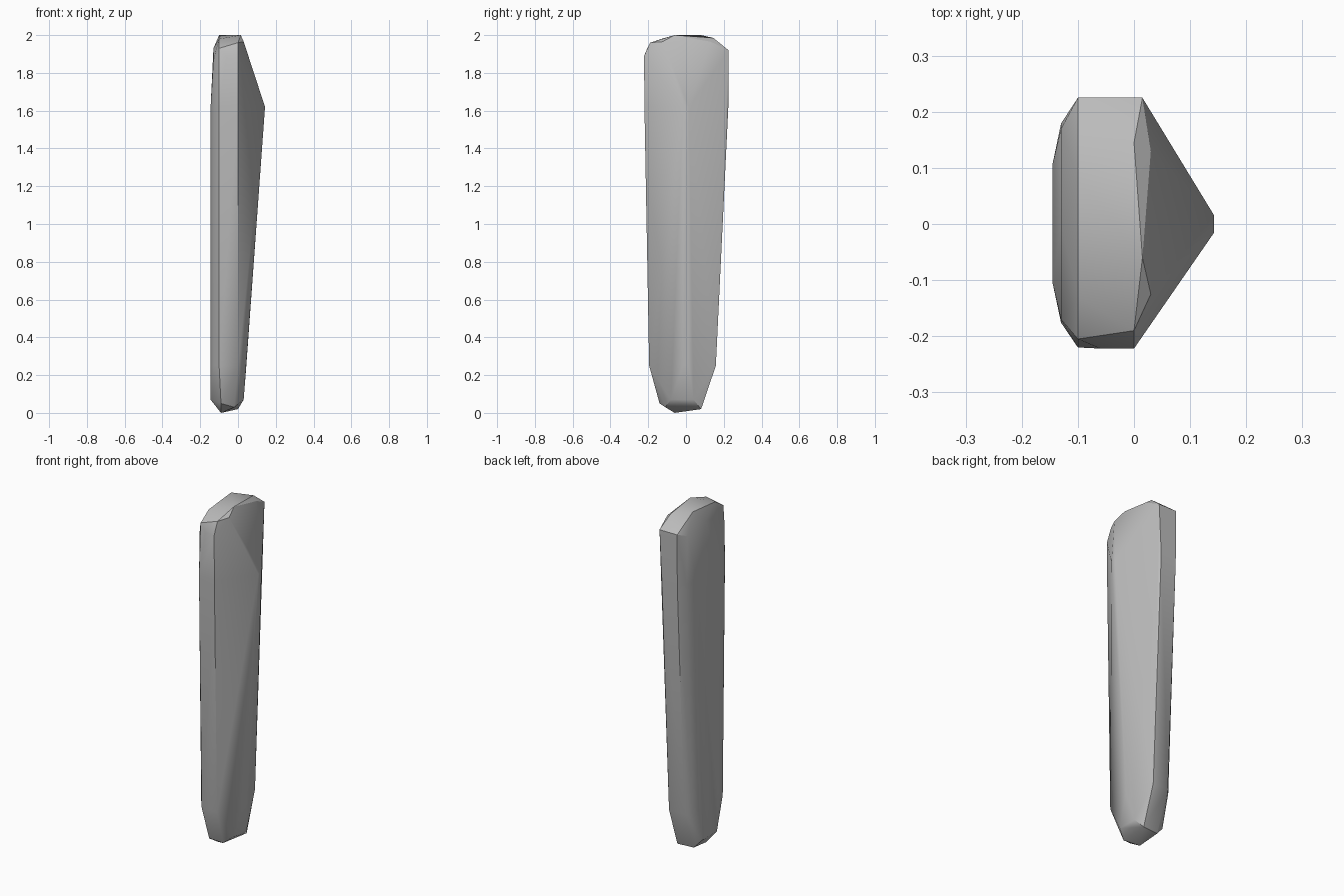
import bpy
import bmesh
import math

if "Cube" in bpy.data.objects:
    bpy.data.objects.remove(bpy.data.objects["Cube"], do_unlink=True)


def make_material(name, value):
    material = bpy.data.materials.new(name)
    material.use_nodes = True
    colour = (value, value, value, 1.0)
    material.diffuse_color = colour
    material.node_tree.nodes["Principled BSDF"].inputs["Base Color"].default_value = colour
    return material


def section(height, front, back, crest):
    """Horizontal outline: rounded flat side at -x, straight flanks, wedge at +x."""
    outline = [(crest, 0.015, height), (crest, -0.015, height)]
    for edge in (front, back):
        for x, fraction in ((-0.145, 0.48), (-0.13, 0.8), (-0.1, 1.0), (0.0, 1.0)):
            outline.append((x, edge * fraction, height))
    return outline


# Tapering shaft with its ridge highest near the top
shaft = section(1.62, -0.22, 0.224, 0.143) + section(0.25, -0.195, 0.158, 0.044)

# Faceted crown
crown = [
    (-0.1, 0.225, 1.92), (0.015, 0.225, 1.92),
    (-0.13, 0.17, 1.9), (-0.13, 0, 1.93), (-0.13, -0.17, 1.87),
    (-0.1, 0.08, 2), (-0.1, -0.13, 1.98), (-0.1, -0.205, 1.93),
    (0, 0.145, 1.985), (0.03, 0.13, 1.965), (0.015, -0.06, 2),
    (0.03, -0.125, 1.965), (0, -0.19, 1.96),
    (0, -0.222, 1.89), (-0.06, -0.222, 1.89),
]

# Blunt chamfered foot
foot = [
    (0.03, 0.04, 0.07), (0.03, -0.08, 0.07),
    (0, 0.08, 0.02), (-0.02, -0.11, 0.03),
    (-0.09, -0.06, 0), (-0.1, 0.07, 0.02), (-0.09, -0.14, 0.05),
    (-0.145, 0.06, 0.07), (-0.145, -0.08, 0.07),
]

# Wrap the sections in one faceted skin
bm = bmesh.new()
for point in shaft + crown + foot:
    bm.verts.new(point)
hull = bmesh.ops.convex_hull(bm, input=bm.verts)
unused = {item for item in hull["geom_interior"] + hull["geom_unused"]
          if isinstance(item, bmesh.types.BMVert)}
bmesh.ops.delete(bm, geom=list(unused), context="VERTS")
bmesh.ops.recalc_face_normals(bm, faces=bm.faces)

mesh = bpy.data.meshes.new("tapered_shard")
bm.to_mesh(mesh)
bm.free()
mesh.materials.append(make_material("plain grey", 0.5))
shard = bpy.data.objects.new("tapered_shard", mesh)
bpy.context.collection.objects.link(shard)

# Soft facets with the main edges kept sharp
bpy.ops.object.select_all(action="DESELECT")
shard.select_set(True)
bpy.context.view_layer.objects.active = shard
bpy.ops.object.shade_smooth_by_angle(angle=math.radians(30))
